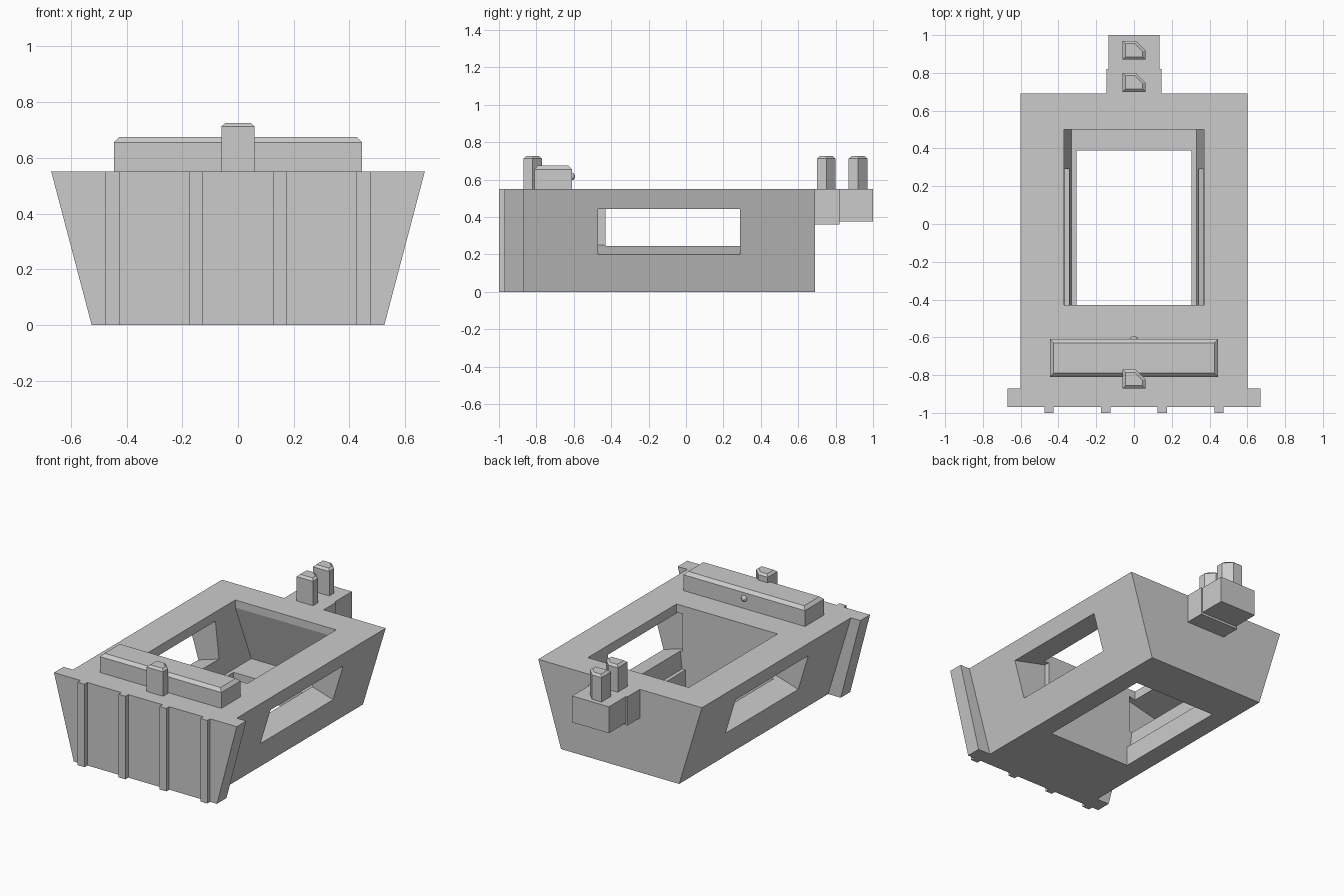
import bpy, bmesh
from mathutils import Vector

if "Cube" in bpy.data.objects:
    bpy.data.objects.remove(bpy.data.objects["Cube"])

grey = bpy.data.materials.new("plain_grey")
grey.diffuse_color = (0.6, 0.6, 0.6, 1)
grey.use_nodes = True
grey.node_tree.nodes["Principled BSDF"].inputs["Base Color"].default_value = grey.diffuse_color


def finish(name, bm):
    bmesh.ops.recalc_face_normals(bm, faces=bm.faces)
    mesh = bpy.data.meshes.new(name)
    bm.to_mesh(mesh)
    bm.free()
    mesh.materials.append(grey)
    ob = bpy.data.objects.new(name, mesh)
    bpy.context.collection.objects.link(ob)
    return ob


def loft(name, rings):
    """Solid through rings of 3D points, capped at both ends."""
    bm = bmesh.new()
    vs = [[bm.verts.new(p) for p in ring] for ring in rings]
    n = len(vs[0])
    for a, b in zip(vs, vs[1:]):
        for i in range(n):
            j = (i + 1) % n
            bm.faces.new((a[i], a[j], b[j], b[i]))
    bm.faces.new(vs[0])
    bm.faces.new(vs[-1])
    return finish(name, bm)


def extrude_y(name, profile, y0, y1):
    return loft(name, [[(x, y, z) for x, z in profile] for y in (y0, y1)])


def rect(hw, y0, y1, z):
    return [(-hw, y0, z), (hw, y0, z), (hw, y1, z), (-hw, y1, z)]


def box(name, hw, y0, y1, z0, z1):
    return loft(name, [rect(hw, y0, y1, z0), rect(hw, y0, y1, z1)])


def cut(target, cutter):
    cutter.hide_render = True
    cutter.hide_set(True)
    mod = target.modifiers.new("cut_" + cutter.name, 'BOOLEAN')
    mod.operation = 'DIFFERENCE'
    mod.solver = 'EXACT'
    mod.object = cutter


def trapezoid(bottom, top):
    return [(-bottom, 0), (bottom, 0), (top, 0.55), (-top, 0.55)]


# Hull: tapered trough with rim opening, inner cavity and floor opening
hull = extrude_y("hull", trapezoid(0.433, 0.6), -0.87, 0.69)
cut(hull, loft("cavity_cutter", [rect(0.33, -0.43, 0.61, 0.13),
                                 rect(0.37, -0.43, 0.5, 0.5),
                                 rect(0.37, -0.43, 0.5, 0.6)]))
cut(hull, box("floor_cutter", 0.305, -0.43, 0.39, -0.1, 0.2))

# Side windows, cut square to the sloping walls
for side, s in (("right", 1), ("left", -1)):
    slope = 0.303
    x_in, x_out = 0.325, 0.7
    bottom = lambda x: 0.2 - (x - 0.494) * slope
    top = lambda x: 0.45 - (x - 0.57) * slope
    profile = [(s * x_in, bottom(x_in)), (s * x_out, bottom(x_out)),
               (s * x_out, top(x_out)), (s * x_in, min(top(x_in), 0.5))]
    cut(hull, extrude_y(side + "_window_cutter", profile, -0.47, 0.29))

# Front plate with four upright ribs
extrude_y("front_plate", trapezoid(0.525, 0.67), -0.97, -0.87)
for i, x in enumerate((-0.45, -0.15, 0.15, 0.45)):
    rib = box("front_rib_%d" % (i + 1), 0.025, -1.0, -0.97, 0, 0.55)
    rib.location.x = x

# Raised lid with chamfered top and a small knob
loft("lid", [rect(0.445, -0.81, -0.61, 0.55), rect(0.445, -0.81, -0.61, 0.655),
             rect(0.425, -0.79, -0.63, 0.675)])
bm = bmesh.new()
bmesh.ops.create_uvsphere(bm, u_segments=12, v_segments=8, radius=0.021)
knob = finish("lid_knob", bm)
knob.location = (0, -0.613, 0.617)

# Rear bracket in two steps
box("bracket_base", 0.145, 0.69, 0.82, 0.36, 0.55)
box("bracket_end", 0.135, 0.82, 1.0, 0.375, 0.55)

# Pegs: five-sided posts with chamfered tops
outline = [(-0.06, -0.05), (0.06, -0.05), (0.06, 0.0), (0.01, 0.05), (-0.06, 0.05)]
inner = [(-0.045, -0.035), (0.045, -0.035), (0.045, -0.006), (0.004, 0.035), (-0.045, 0.035)]
for name, y in (("front_peg", -0.82), ("rear_inner_peg", 0.75), ("rear_outer_peg", 0.92)):
    peg = loft(name, [[(px, py, z) for px, py in ring] for ring, z in
                      ((outline, 0.55), (outline, 0.712), (inner, 0.725))])
    peg.location.y = y
